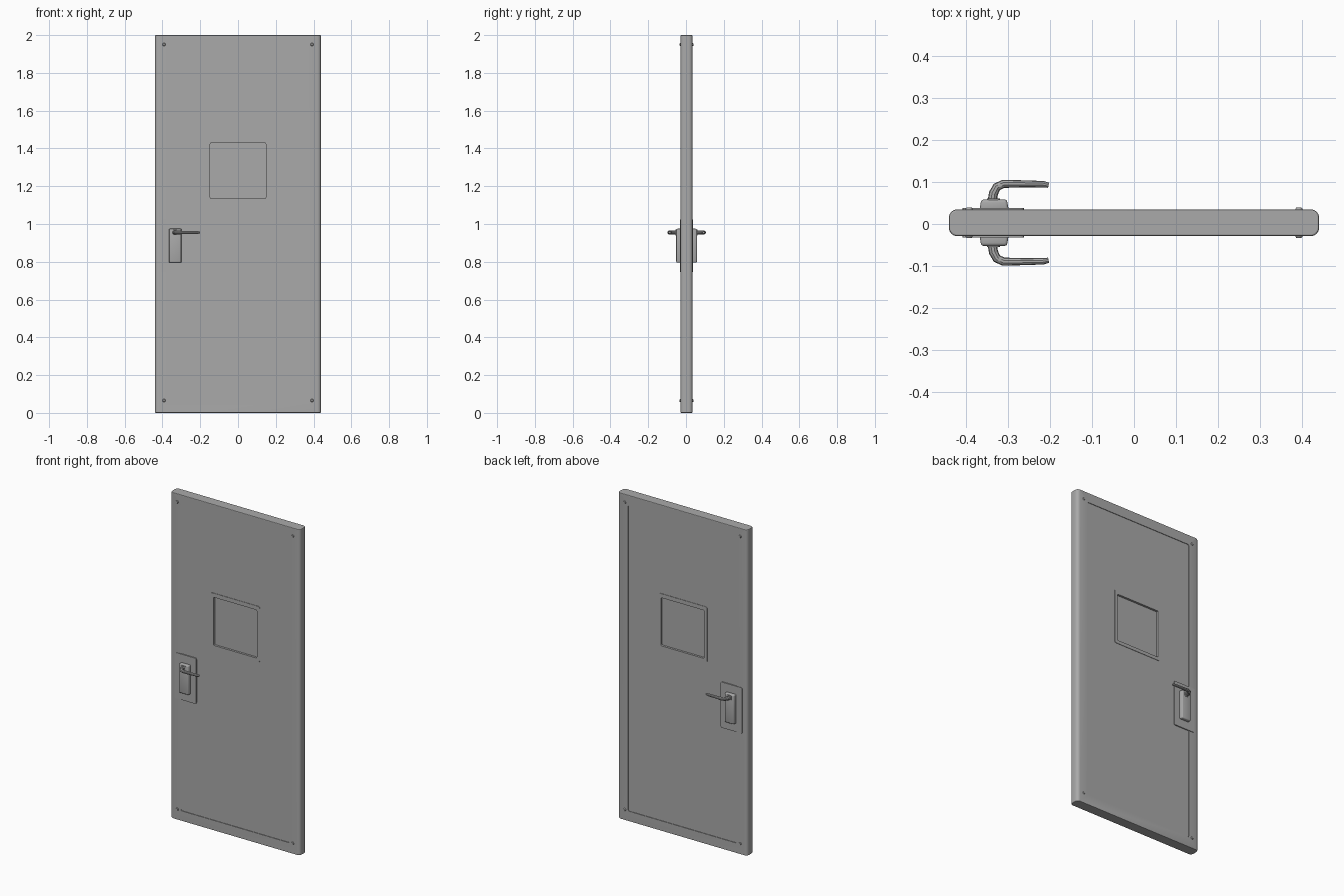
import bpy, bmesh
from math import radians
from mathutils import Vector

old = bpy.data.objects.get("Cube")
if old:
    bpy.data.objects.remove(old, do_unlink=True)

grey = bpy.data.materials.new("painted grey metal")
grey.use_nodes = True
grey.diffuse_color = (0.4, 0.4, 0.4, 1)
grey.node_tree.nodes["Principled BSDF"].inputs["Base Color"].default_value = (0.4, 0.4, 0.4, 1)

MID, HALF = 0.003, 0.032      # slab centre and half thickness in y


def finish(obj):
    """Give the part its colour and smooth shading with sharp edges."""
    obj.data.materials.clear()
    obj.data.materials.append(grey)
    bpy.ops.object.select_all(action='DESELECT')
    obj.select_set(True)
    bpy.context.view_layer.objects.active = obj
    bpy.ops.object.shade_smooth_by_angle(angle=radians(30))
    return obj


def box(name, x, y, z, bevel=0.0, axis=None, segments=3):
    """Box from ranges; bevels every edge or only those along one axis."""
    bm = bmesh.new()
    bmesh.ops.create_cube(bm, size=1)
    for v in bm.verts:
        for i, (lo, hi) in enumerate((x, y, z)):
            v.co[i] = lo if v.co[i] < 0 else hi
    if bevel:
        edges = [e for e in bm.edges if axis is None
                 or abs((e.verts[0].co - e.verts[1].co).normalized()[axis]) > 0.9]
        bmesh.ops.bevel(bm, geom=edges, offset=bevel, segments=segments,
                        profile=0.5, affect='EDGES')
    mesh = bpy.data.meshes.new(name)
    bm.to_mesh(mesh)
    bm.free()
    obj = bpy.data.objects.new(name, mesh)
    bpy.context.collection.objects.link(obj)
    return finish(obj)


def cut(target, x, y, z, bevel, axis):
    """Subtract a box with rounded corners."""
    tool = box("cutter", x, y, z, bevel, axis)
    tool.hide_render = True
    mod = target.modifiers.new("cut", 'BOOLEAN')
    mod.operation, mod.object, mod.solver = 'DIFFERENCE', tool, 'EXACT'
    bpy.context.view_layer.objects.active = target
    bpy.ops.object.modifier_apply(modifier=mod.name)
    bpy.data.objects.remove(tool, do_unlink=True)


def depth(side, a, b):
    """Range in y, measured outwards from the slab centre."""
    return sorted((MID + side * a, MID + side * b))


# Door slab with rounded long edges
slab = box("door_slab", (-0.44, 0.44), (MID - HALF, MID + HALF), (0, 2), 0.02, 2, 4)
bevel = slab.modifiers.new("edge", 'BEVEL')
bevel.width, bevel.segments = 0.004, 2
bpy.context.view_layer.objects.active = slab
bpy.ops.object.modifier_apply(modifier=bevel.name)

# Recessed panel on both faces
for side in (-1, 1):
    cut(slab, (-0.368, 0.368), depth(side, 0.0285, 0.06), (0.062, 1.938), 0.008, 1)
    # Window recess
    cut(slab, (-0.147, 0.147), depth(side, 0.018, 0.06), (1.135, 1.43), 0.006, 1)
finish(slab)


def window_trim(name, side):
    trim = box(name, (-0.168, 0.168), depth(side, 0.027, 0.031), (1.114, 1.455), 0.012, 1)
    cut(trim, (-0.147, 0.147), depth(side, 0, 0.06), (1.135, 1.43), 0.006, 1)
    return finish(trim)


def lever(name, side):
    """Bent lever: an oval section swept along a rounded path."""
    curve = bpy.data.curves.new(name, 'CURVE')
    curve.dimensions = '3D'
    curve.bevel_depth, curve.bevel_resolution = 0.011, 3
    curve.use_fill_caps = True
    path = [(-0.338, 0.045, 1.0), (-0.334, 0.07, 1.0), (-0.326, 0.085, 0.95),
            (-0.31, 0.0925, 0.9), (-0.26, 0.0925, 0.75), (-0.215, 0.0915, 0.7),
            (-0.203, 0.089, 0.55)]
    spline = curve.splines.new('POLY')
    spline.points.add(len(path) - 1)
    for p, (x, y, r) in zip(spline.points, path):
        p.co = (x, MID + side * y, 0.955, 1)
        p.radius = r
    temp = bpy.data.objects.new(name, curve)
    bpy.context.collection.objects.link(temp)
    bpy.context.view_layer.update()
    mesh = bpy.data.meshes.new_from_object(temp.evaluated_get(
        bpy.context.evaluated_depsgraph_get()))
    bpy.data.objects.remove(temp, do_unlink=True)
    obj = bpy.data.objects.new(name, mesh)
    bpy.context.collection.objects.link(obj)
    return finish(obj)


def screw(name, side, x, z):
    bpy.ops.mesh.primitive_cone_add(vertices=12, radius1=0.009, radius2=0.006, depth=0.005,
                                    location=(x, MID + side * (HALF + 0.002), z),
                                    rotation=(radians(-90 * side), 0, 0))
    obj = bpy.context.object
    obj.name = name
    return finish(obj)


for word, side in (("front", -1), ("back", 1)):
    window_trim(word + "_window_trim", side)
    # Lock plate, keyhole cover and lever
    box(word + "_lock_plate", (-0.408, -0.262), depth(side, 0.02, 0.035), (0.745, 1.025), 0.008, 1)
    cover = box(word + "_lock_cover", (-0.367, -0.298), depth(side, 0.025, 0.055), (0.795, 0.975), 0.007)
    # Narrow the outer face of the cover slightly
    for v in cover.data.vertices:
        if abs(v.co.y - MID) > 0.045:
            v.co.x = -0.333 + (v.co.x + 0.333) * 0.92
    box(word + "_lock_cylinder", (-0.349, -0.319), depth(side, 0.05, 0.058), (0.94, 0.97), 0.006, 1)
    lever(word + "_lever", side)
    # Corner screws
    for i, x in enumerate((-0.392, 0.392)):
        for j, z in enumerate((0.065, 1.95)):
            screw(f"{word}_screw_{2 * i + j + 1}", side, x, z)
